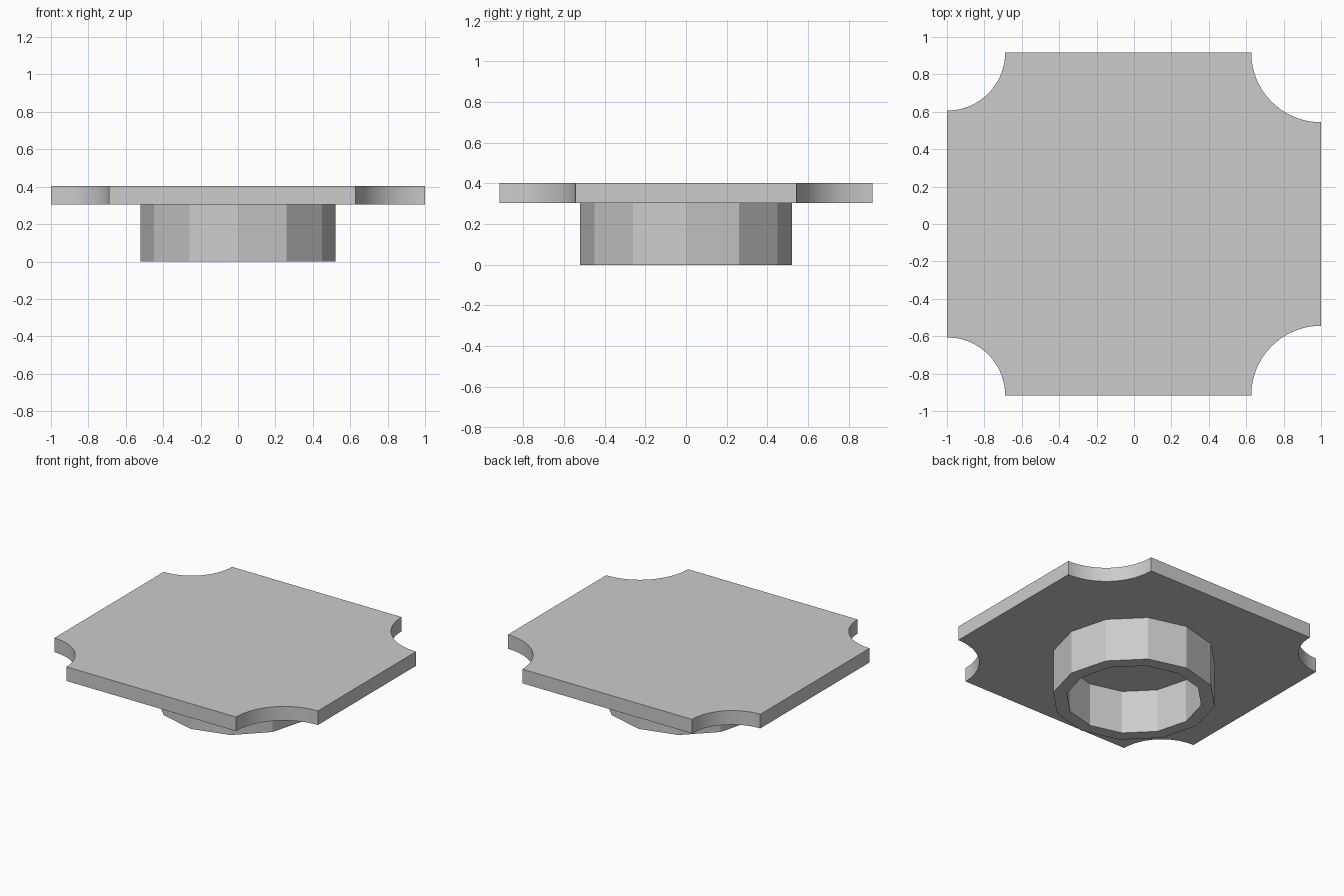
import bpy
import bmesh
from math import cos, sin, pi, radians

if "Cube" in bpy.data.objects:
    bpy.data.objects.remove(bpy.data.objects["Cube"], do_unlink=True)

HALF_X, HALF_Y = 1.0, 0.917
PLATE_BOTTOM, PLATE_TOP = 0.304, 0.403
NOTCH_LEFT, NOTCH_RIGHT = 0.373, 0.311
OUTER, INNER, SIDES = 0.52, 0.433, 12
ARC_STEPS = 24

grey = bpy.data.materials.new("light grey")
grey.use_nodes = True
grey.diffuse_color = (0.6, 0.6, 0.6, 1)
grey.node_tree.nodes["Principled BSDF"].inputs["Base Color"].default_value = grey.diffuse_color


def finish(bm, name):
    bmesh.ops.recalc_face_normals(bm, faces=bm.faces)
    mesh = bpy.data.meshes.new(name)
    bm.to_mesh(mesh)
    bm.free()
    mesh.materials.append(grey)
    obj = bpy.data.objects.new(name, mesh)
    bpy.context.collection.objects.link(obj)
    return obj


def extrude_up(bm, faces, height):
    result = bmesh.ops.extrude_face_region(bm, geom=faces)
    verts = [v for v in result["geom"] if isinstance(v, bmesh.types.BMVert)]
    bmesh.ops.translate(bm, vec=(0, 0, height), verts=verts)


# Plate: rectangle with a concave quarter circle at each corner
bm = bmesh.new()
outline = []
for i, (sx, sy) in enumerate([(1, 1), (-1, 1), (-1, -1), (1, -1)]):
    radius = NOTCH_LEFT if sx > 0 else NOTCH_RIGHT
    start = -pi / 2 + i * pi / 2
    for step in range(ARC_STEPS + 1):
        a = start - step / ARC_STEPS * pi / 2
        outline.append(bm.verts.new((sx * HALF_X + radius * cos(a),
                                     sy * HALF_Y + radius * sin(a), PLATE_BOTTOM)))
extrude_up(bm, [bm.faces.new(outline)], PLATE_TOP - PLATE_BOTTOM)
plate = finish(bm, "plate")
bpy.ops.object.select_all(action="DESELECT")
plate.select_set(True)
bpy.context.view_layer.objects.active = plate
bpy.ops.object.shade_smooth_by_angle(angle=radians(30))

# Collar: open twelve-sided ring below the plate
bm = bmesh.new()
rings = [[bm.verts.new((r * cos(i * 2 * pi / SIDES), r * sin(i * 2 * pi / SIDES), 0))
          for i in range(SIDES)] for r in (OUTER, INNER)]
faces = []
for i in range(SIDES):
    j = (i + 1) % SIDES
    faces.append(bm.faces.new((rings[0][i], rings[0][j], rings[1][j], rings[1][i])))
extrude_up(bm, faces, PLATE_BOTTOM)
finish(bm, "collar")
